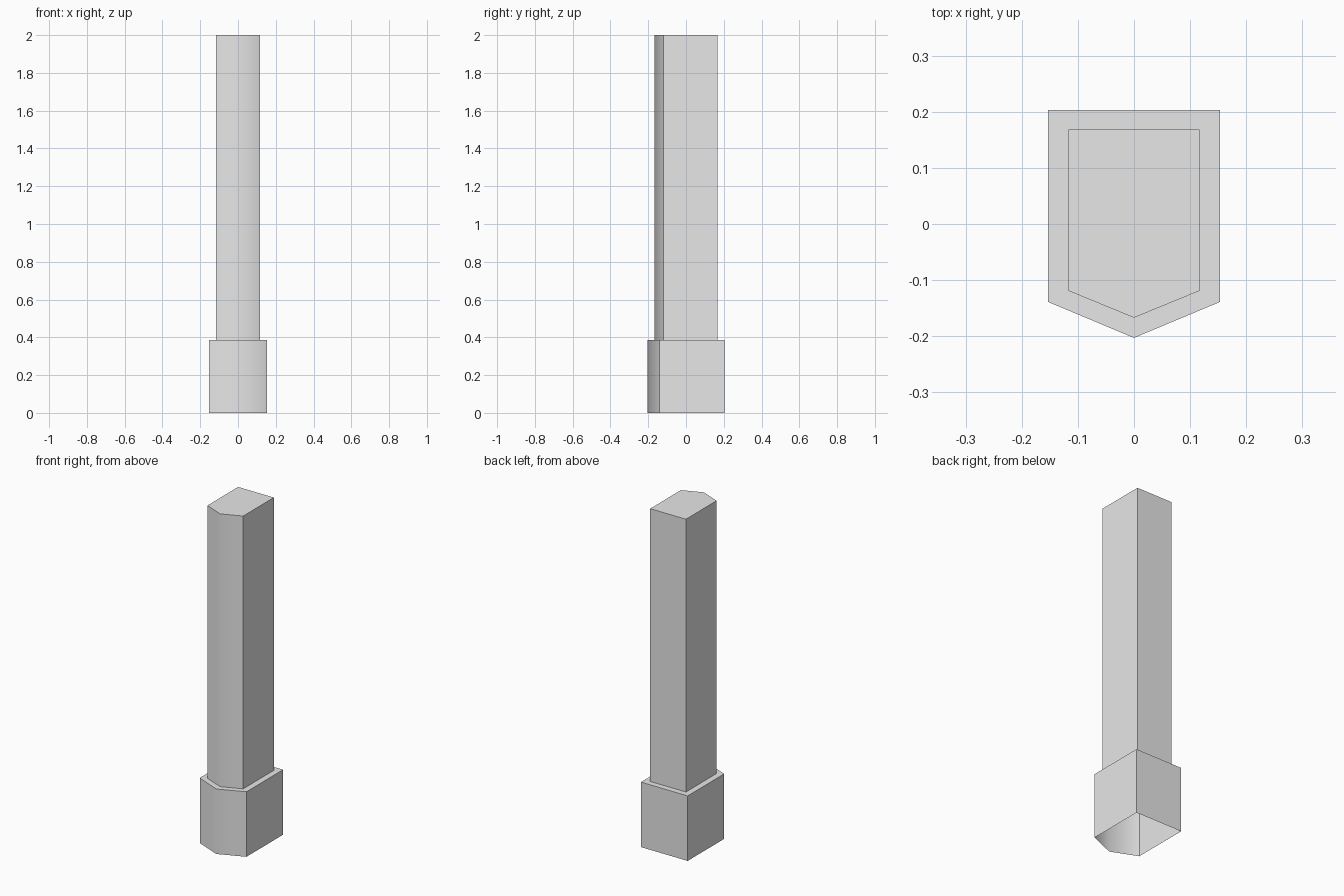
import bpy, bmesh, math

cube = bpy.data.objects.get("Cube")
if cube:
    bpy.data.objects.remove(cube, do_unlink=True)

grey = bpy.data.materials.new("plain_grey")
grey.use_nodes = True
colour = (0.8, 0.8, 0.8, 1)
grey.diffuse_color = colour
grey.node_tree.nodes["Principled BSDF"].inputs["Base Color"].default_value = colour


def pointed_outline(half_width, back, shoulder, tip):
    """Rectangle whose front side comes to a shallow point."""
    return [(half_width, back), (-half_width, back), (-half_width, shoulder),
            (0, tip), (half_width, shoulder)]


def skin(name, rings, cap_top):
    """Open-bottomed skin joining (outline, height) rings."""
    bm = bmesh.new()
    loops = [[bm.verts.new((x, y, z)) for x, y in outline] for outline, z in rings]
    for low, high in zip(loops, loops[1:]):
        for i in range(len(low)):
            j = (i + 1) % len(low)
            bm.faces.new((low[i], low[j], high[j], high[i]))
    if cap_top:
        bm.faces.new(loops[-1])
    mesh = bpy.data.meshes.new(name)
    bm.to_mesh(mesh)
    bm.free()
    mesh.materials.append(grey)
    obj = bpy.data.objects.new(name, mesh)
    bpy.context.collection.objects.link(obj)
    # Soft front ridge, crisp corners elsewhere
    bpy.ops.object.select_all(action='DESELECT')
    obj.select_set(True)
    bpy.context.view_layer.objects.active = obj
    bpy.ops.object.shade_smooth_by_angle(angle=math.radians(55))


base_outline = pointed_outline(0.153, 0.203, -0.139, -0.203)
shaft_outline = pointed_outline(0.117, 0.168, -0.119, -0.167)
base_height = 0.385

# Wide hollow foot with a narrow ledge around the shaft
skin("base", [(base_outline, 0), (base_outline, base_height),
              (shaft_outline, base_height)], False)

# Tall column with a flat top
skin("shaft", [(shaft_outline, base_height), (shaft_outline, 2)], True)
